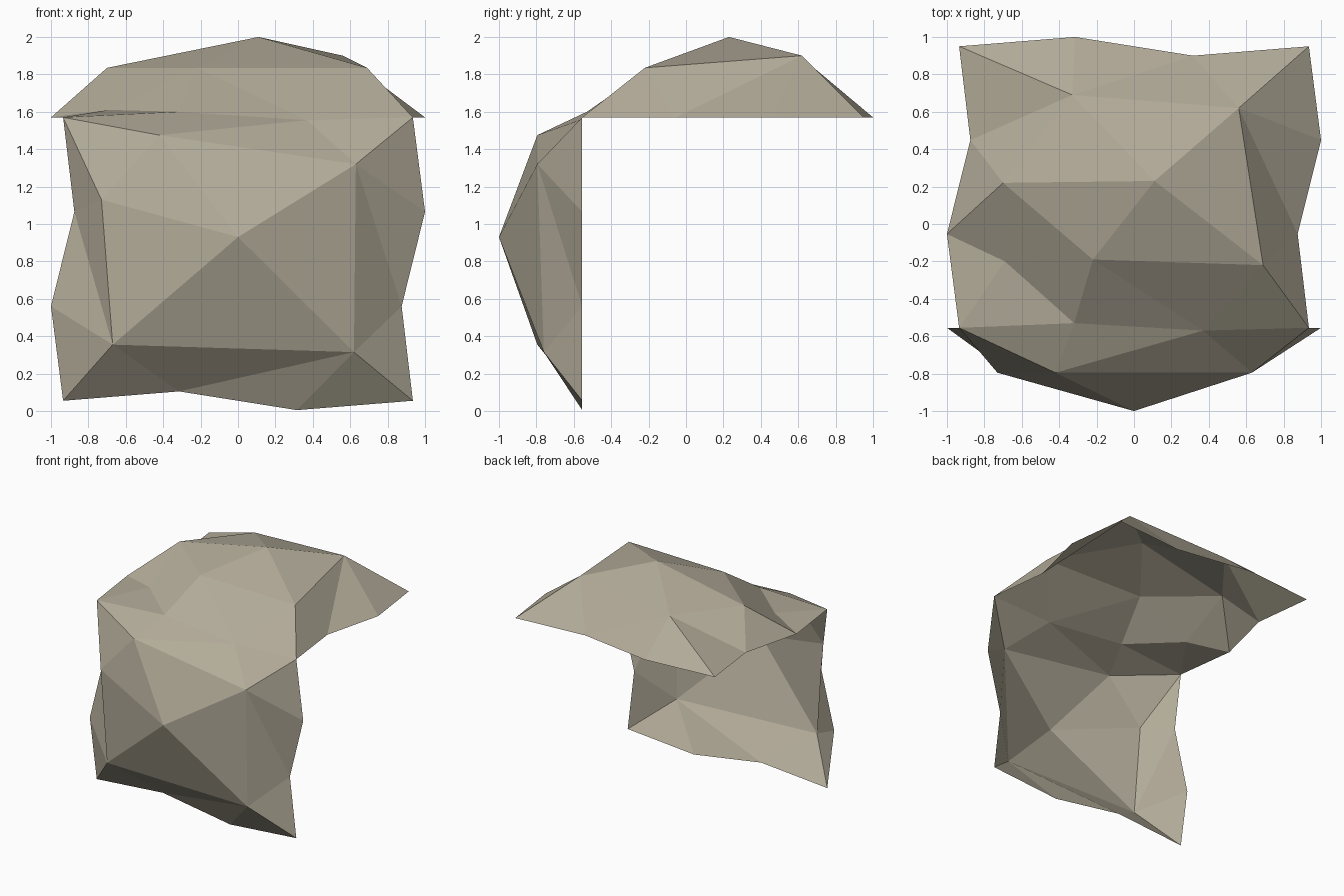
import bpy
from mathutils import Vector
from mathutils.geometry import delaunay_2d_cdt

if "Cube" in bpy.data.objects:
    bpy.data.objects.remove(bpy.data.objects["Cube"])

stone = bpy.data.materials.new("warm grey stone")
stone.diffuse_color = (0.45, 0.41, 0.32, 1)
stone.use_nodes = True
stone.node_tree.nodes["Principled BSDF"].inputs["Base Color"].default_value = stone.diffuse_color

HALF = 0.935       # half width of a rock panel
CREASE_Y, CREASE_Z = -0.555, 1.57
# two knobbly points along the shared crease (x, y, z)
CREASE = [(-0.32, -0.53, 1.60), (0.37, -0.57, 1.555)]


def outline(v0, v1):
    """Jagged square outline, counter-clockwise, as (u, v, height)."""
    third = (v1 - v0) / 3
    lo, hi = v0 + third, v1 - third
    return [(-HALF, v0, 0), (-0.315, v0 + 0.05, 0), (0.315, v0 - 0.05, 0),
            (HALF, v0, 0), (HALF - 0.06, lo, 0), (HALF + 0.065, hi, 0),
            (HALF, v1, 0), (0.315, v1 - 0.05, 0), (-0.315, v1 + 0.05, 0),
            (-HALF, v1, 0), (-HALF + 0.06, hi, 0), (-HALF - 0.065, lo, 0)]


def rock_panel(name, rim, peaks, ridges, place):
    """Triangulate the rim and peaks along the ridges, then place in space."""
    pts = rim + peaks
    n = len(rim)
    flat = [Vector(p[:2]) for p in pts]
    verts, _, faces, src, _, _ = delaunay_2d_cdt(
        flat, ridges, [list(range(n))], 1, 1e-5)
    co = [place(*pts[s[0]]) if s else place(v.x, v.y, 0.15)
          for v, s in zip(verts, src)]
    mesh = bpy.data.meshes.new(name)
    mesh.from_pydata(co, [], [list(f) for f in faces])
    mesh.materials.append(stone)
    ob = bpy.data.objects.new(name, mesh)
    bpy.context.collection.objects.link(ob)


# upright cliff face: u = x, v = z, height towards the front
rim = outline(0.055, CREASE_Z)
for i, (x, y, z) in zip((8, 7), CREASE):
    rim[i] = (x, z, CREASE_Y - y)
peaks = [(-0.42, 1.475, 0.24), (-0.73, 1.13, 0.24), (0.63, 1.32, 0.24),
         (0, 0.93, 0.445), (-0.67, 0.355, 0.24), (0.62, 0.315, 0.205)]
B, C, D, E, F, G = range(12, 18)
ridges = [(9, B), (9, C), (B, C), (B, E), (B, D), (C, E), (D, E), (E, F),
          (E, G), (F, G), (C, F), (D, G), (D, 6), (D, 5), (G, 4), (G, 3),
          (G, 2), (F, 1), (F, 0), (F, 11), (C, 10), (B, 8), (D, 7)]
rock_panel("cliff_face", rim, peaks, ridges,
           lambda u, v, h: (u, CREASE_Y - h, v))

# overhanging top: u = x, v = y, height upwards
rim = outline(CREASE_Y, 0.95)
for i, (x, y, z) in zip((1, 2), CREASE):
    rim[i] = (x, y, z - CREASE_Z)
peaks = [(-0.69, -0.2, 0.04), (-0.7, 0.22, 0.265), (-0.22, -0.19, 0.265),
         (0.11, 0.23, 0.43), (0.56, 0.62, 0.33), (0.69, -0.22, 0.265),
         (-0.33, 0.69, 0.26)]
P, Q, R, S, U, V, W = range(12, 19)
ridges = [(P, 0), (P, 11), (P, Q), (P, R), (Q, R), (Q, S), (R, S), (R, V),
          (S, V), (S, U), (U, V), (U, W), (Q, W), (Q, 10), (W, 9), (W, 8),
          (U, 7), (U, 5), (V, 4), (V, 3), (V, 2), (R, 1)]
rock_panel("overhang_top", rim, peaks, ridges,
           lambda u, v, h: (u, v, CREASE_Z + h))
